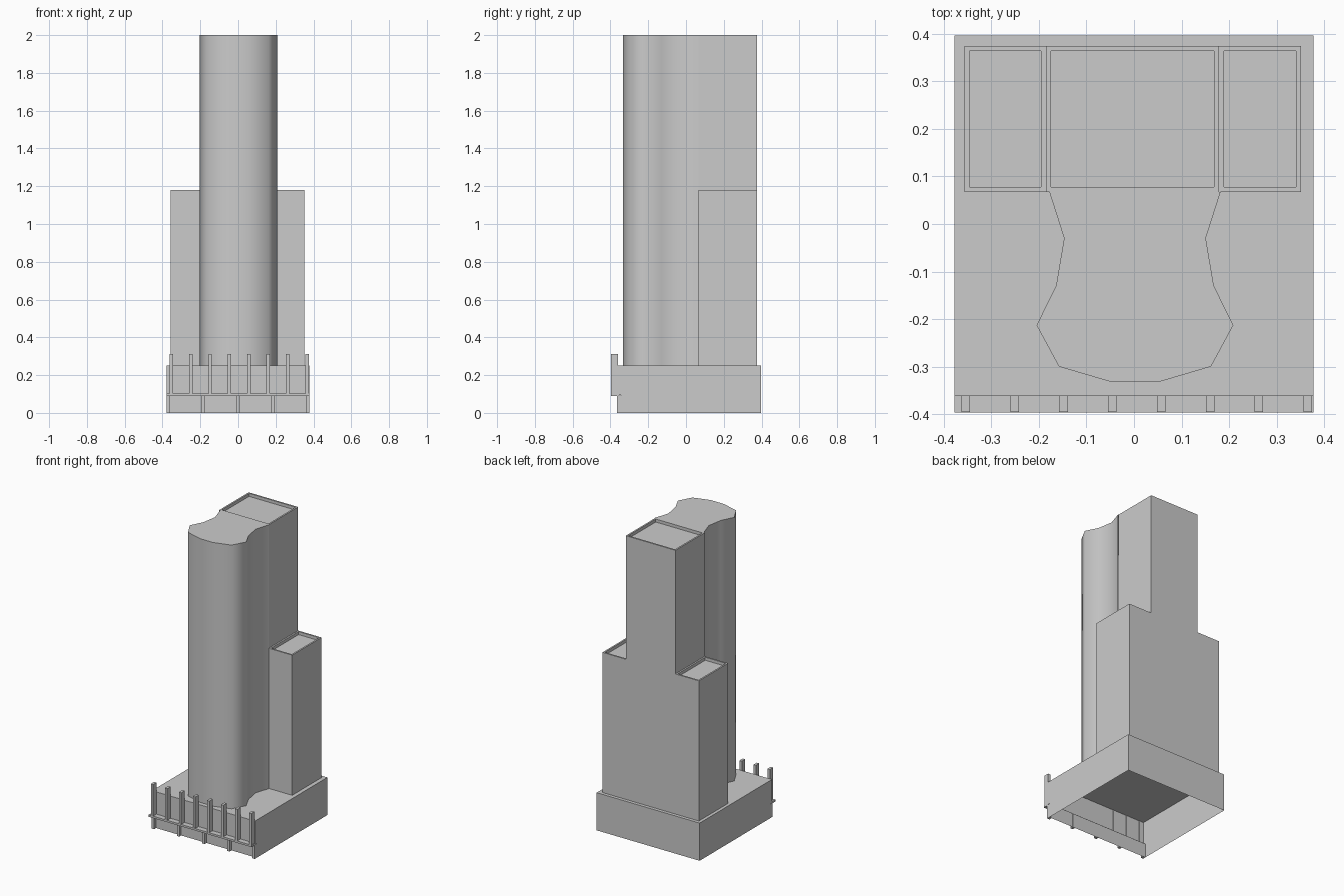
import bpy
import bmesh
import math

cube = bpy.data.objects.get("Cube")
if cube:
    bpy.data.objects.remove(cube, do_unlink=True)

grey = bpy.data.materials.new("plain grey")
grey.use_nodes = True
grey.diffuse_color = (0.6, 0.6, 0.6, 1)
grey.node_tree.nodes["Principled BSDF"].inputs["Base Color"].default_value = (0.6, 0.6, 0.6, 1)


def finish(name, bm):
    bmesh.ops.recalc_face_normals(bm, faces=bm.faces)
    mesh = bpy.data.meshes.new(name)
    bm.to_mesh(mesh)
    bm.free()
    mesh.materials.append(grey)
    obj = bpy.data.objects.new(name, mesh)
    bpy.context.collection.objects.link(obj)
    return obj


def extrude_profile(points, offset, skip=()):
    """Sweep a closed outline by offset, leaving out the listed sides."""
    bm = bmesh.new()
    a = [bm.verts.new(p) for p in points]
    b = [bm.verts.new([p[i] + offset[i] for i in range(3)]) for p in points]
    bm.faces.new(a)
    bm.faces.new(b)
    n = len(points)
    for i in range(n):
        if i not in skip:
            j = (i + 1) % n
            bm.faces.new((a[i], a[j], b[j], b[i]))
    return bm


def box(name, x0, x1, y0, y1, z0, z1):
    corners = [(x0, y0, z0), (x1, y0, z0), (x1, y1, z0), (x0, y1, z0)]
    return finish(name, extrude_profile(corners, (0, 0, z1 - z0)))


def parapet_block(name, x0, x1, y0, y1, z0, z1, rim=0.015, depth=0.02):
    """Block whose roof is sunk behind a narrow parapet."""
    corners = [(x0, y0, z0), (x1, y0, z0), (x1, y1, z0), (x0, y1, z0)]
    bm = extrude_profile(corners, (0, 0, z1 - z0))
    bm.normal_update()
    bmesh.ops.recalc_face_normals(bm, faces=bm.faces)
    roof = max(bm.faces, key=lambda f: f.calc_center_median().z)
    bmesh.ops.inset_region(bm, faces=[roof], thickness=rim)
    result = bmesh.ops.extrude_discrete_faces(bm, faces=[roof])
    bmesh.ops.translate(bm, verts=result["faces"][0].verts, vec=(0, 0, -depth))
    return finish(name, bm)


# Hollow podium, open below, with its lower front wall set back
DECK = 0.25
section = [(0.397, 0), (0.397, DECK), (-0.362, DECK),
           (-0.362, 0.095), (-0.345, 0.095), (-0.345, 0)]
finish("podium", extrude_profile([(-0.378, y, z) for y, z in section],
                                 (0.756, 0, 0), skip=(5,)))

# Canopy ledge, upper fins and lower posts on the front
box("front_ledge", -0.378, 0.378, -0.397, -0.355, 0.09, 0.103)
for i in range(8):
    x = -0.354 + i * 0.1028
    box(f"front_fin_{i + 1}", x - 0.009, x + 0.009, -0.396, -0.361, 0.095, 0.312)
for i in range(5):
    x = -0.369 + i * 0.1845
    box(f"front_post_{i + 1}", x - 0.009, x + 0.009, -0.365, -0.344, 0, 0.092)

# Rear tower core and its two lower wings
parapet_block("tower_core", -0.185, 0.179, 0.067, 0.375, DECK, 2)
parapet_block("right_wing", -0.357, -0.185, 0.067, 0.375, DECK, 1.18)
parapet_block("left_wing", 0.179, 0.351, 0.067, 0.375, DECK, 1.18)

# Curved front tower, mirrored about its own centre line
half = [(0.18, 0.067), (0.149, -0.03), (0.166, -0.13),
        (0.207, -0.213), (0.16, -0.3), (0.048, -0.333)]
MIDDLE = 0.002
outline = [(MIDDLE + x, y, DECK) for x, y in half]
outline += [(MIDDLE - x, y, DECK) for x, y in reversed(half)]
curved = finish("curved_tower", extrude_profile(outline, (0, 0, 2 - DECK), skip=(11,)))
bpy.ops.object.select_all(action="DESELECT")
curved.select_set(True)
bpy.context.view_layer.objects.active = curved
bpy.ops.object.shade_smooth_by_angle(angle=math.radians(62))
